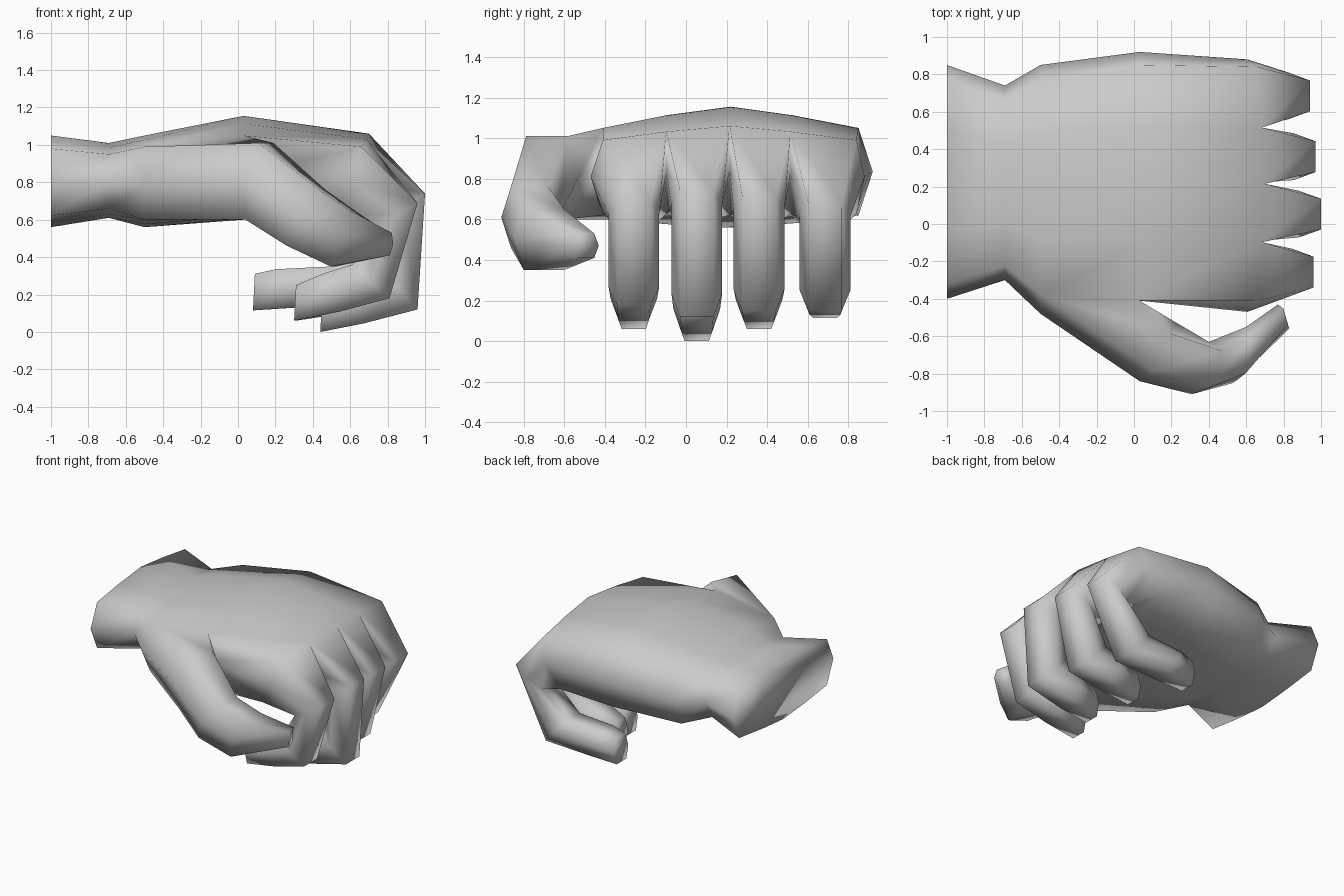
import bpy
import bmesh

if "Cube" in bpy.data.objects:
    bpy.data.objects.remove(bpy.data.objects["Cube"], do_unlink=True)

bm = bmesh.new()


def add_ring(points):
    return [bm.verts.new(p) for p in points]


def bridge(a, b, skip=()):
    """Join two rings of equal size with quads."""
    n = len(a)
    for i in range(n):
        if i not in skip:
            j = (i + 1) % n
            bm.faces.new((a[i], a[j], b[j], b[i]))


def lerp(a, b, t):
    return a + (b - a) * t


def limb_ring(top, bottom, side_a, side_b):
    """Six-sided section: top and bottom are (x, z), the two sides are (x, y)."""
    (xa, ya), (xb, yb) = side_a, side_b
    mid_z = (top[1] + bottom[1]) / 2

    def corner(p, t):
        return (p[0] + 0.6 * (t - 0.5) * (xb - xa), lerp(ya, yb, t), p[1])

    return add_ring([corner(top, 0.17), corner(top, 0.83), (xb, yb, mid_z),
                     corner(bottom, 0.83), corner(bottom, 0.17), (xa, ya, mid_z)])


def extend_limb(base, rings):
    """Grow a limb out of an open ring and close its tip."""
    for ring in rings:
        bridge(base, ring)
        base = ring
    bm.faces.new(base)


# Palm and wrist: sections along x, five columns on top and below, one vertex per side
COLUMNS = (0, 0.25, 0.5, 0.74, 1)
ARCH = (0, 0.6, 1, 0.6, 0)


def palm_ring(x, front, back, inset, top, crown, bottom, belly, lean=0):
    ys = [lerp(front + inset[0], back - inset[1], t) for t in COLUMNS]
    upper = [(x + 0.04 * a * (lean > 0), y, lerp(top, crown, a)) for y, a in zip(ys, ARCH)]
    lower = [(x - lean, y, lerp(bottom, belly, a)) for y, a in zip(ys, ARCH)]
    mid_z, mid_x = (top + bottom) / 2, x - lean / 3
    return add_ring(upper + [(mid_x, back, mid_z)] + lower[::-1] + [(mid_x, front, mid_z)])


wrist_end = palm_ring(-1, -0.4, 0.85, (0.08, 0.08), 0.98, 1.05, 0.62, 0.56)
wrist = palm_ring(-0.69, -0.3, 0.74, (0.08, 0.08), 0.95, 1.01, 0.66, 0.61)
heel = palm_ring(-0.5, -0.48, 0.85, (0.1, 0.08), 0.99, 1.05, 0.6, 0.56)
middle = palm_ring(0.03, -0.41, 0.92, (0, 0.07), 1.05, 1.155, 0.62, 0.6)
knuckles = palm_ring(0.66, -0.47, 0.88, (0.06, 0.04), 0.99, 1.06, 0.63, 0.62, 0.16)

FRONT_SIDE = (10, 11)
bm.faces.new(wrist_end)
bridge(wrist_end, wrist)
bridge(wrist, heel)
bridge(heel, middle, skip=FRONT_SIDE)
bridge(middle, knuckles)

# Thumb grows from the opening in the front side of the palm
thumb_base = [heel[0], middle[0], middle[11], middle[10], heel[10], heel[11]]
extend_limb(thumb_base, [
    limb_ring((0.15, 1.01), (0.08, 0.6), (0.03, -0.84), (0.23, -0.53)),
    limb_ring((0.45, 0.76), (0.28, 0.46), (0.31, -0.91), (0.4, -0.63)),
    limb_ring((0.61, 0.65), (0.51, 0.35), (0.53, -0.85), (0.6, -0.55)),
    limb_ring((0.81, 0.53), (0.8, 0.41), (0.83, -0.56), (0.77, -0.43)),
])

# Fingers: centre y, then outer and inner (x, z) at the two bends, pad and tip
FINGERS = [
    (-0.257, [((0.96, 0.69), (0.73, 0.56)), ((0.81, 0.18), (0.61, 0.36)),
              ((0.55, 0.11), (0.45, 0.31)), ((0.3, 0.06), (0.31, 0.25))]),
    (0.053, [((1.0, 0.74), (0.76, 0.6)), ((0.96, 0.12), (0.74, 0.35)),
             ((0.67, 0.045), (0.58, 0.27)), ((0.44, 0), (0.45, 0.2))]),
    (0.36, [((0.97, 0.71), (0.74, 0.58)), ((0.84, 0.15), (0.63, 0.36)),
            ((0.57, 0.1), (0.46, 0.31)), ((0.31, 0.06), (0.32, 0.25))]),
    (0.685, [((0.94, 0.68), (0.71, 0.55)), ((0.68, 0.15), (0.5, 0.35)),
             ((0.31, 0.13), (0.2, 0.335)), ((0.08, 0.115), (0.09, 0.31))]),
]
HALF_WIDTHS = (0.125, 0.125, 0.115, 0.09)

webs = [knuckles[11]]
for i in (1, 2, 3):
    t, b = knuckles[i].co, knuckles[10 - i].co
    webs.append(bm.verts.new((t + b) / 2))
webs.append(knuckles[5])

for i, (y, bends) in enumerate(FINGERS):
    base = [knuckles[i], knuckles[i + 1], webs[i + 1],
            knuckles[9 - i], knuckles[10 - i], webs[i]]
    rings = []
    for (outer, inner), w in zip(bends, HALF_WIDTHS):
        x = (outer[0] + inner[0]) / 2
        rings.append(limb_ring(outer, inner, (x, y - w), (x, y + w)))
    extend_limb(base, rings)

# One continuous smooth surface
bmesh.ops.recalc_face_normals(bm, faces=bm.faces[:])
for face in bm.faces:
    face.smooth = True
mesh = bpy.data.meshes.new("hand")
bm.to_mesh(mesh)
bm.free()
hand = bpy.data.objects.new("hand", mesh)
bpy.context.collection.objects.link(hand)

grey = bpy.data.materials.new("light_grey")
grey.use_nodes = True
colour = (0.6, 0.6, 0.6, 1)
grey.diffuse_color = colour
grey.node_tree.nodes["Principled BSDF"].inputs["Base Color"].default_value = colour
mesh.materials.append(grey)
